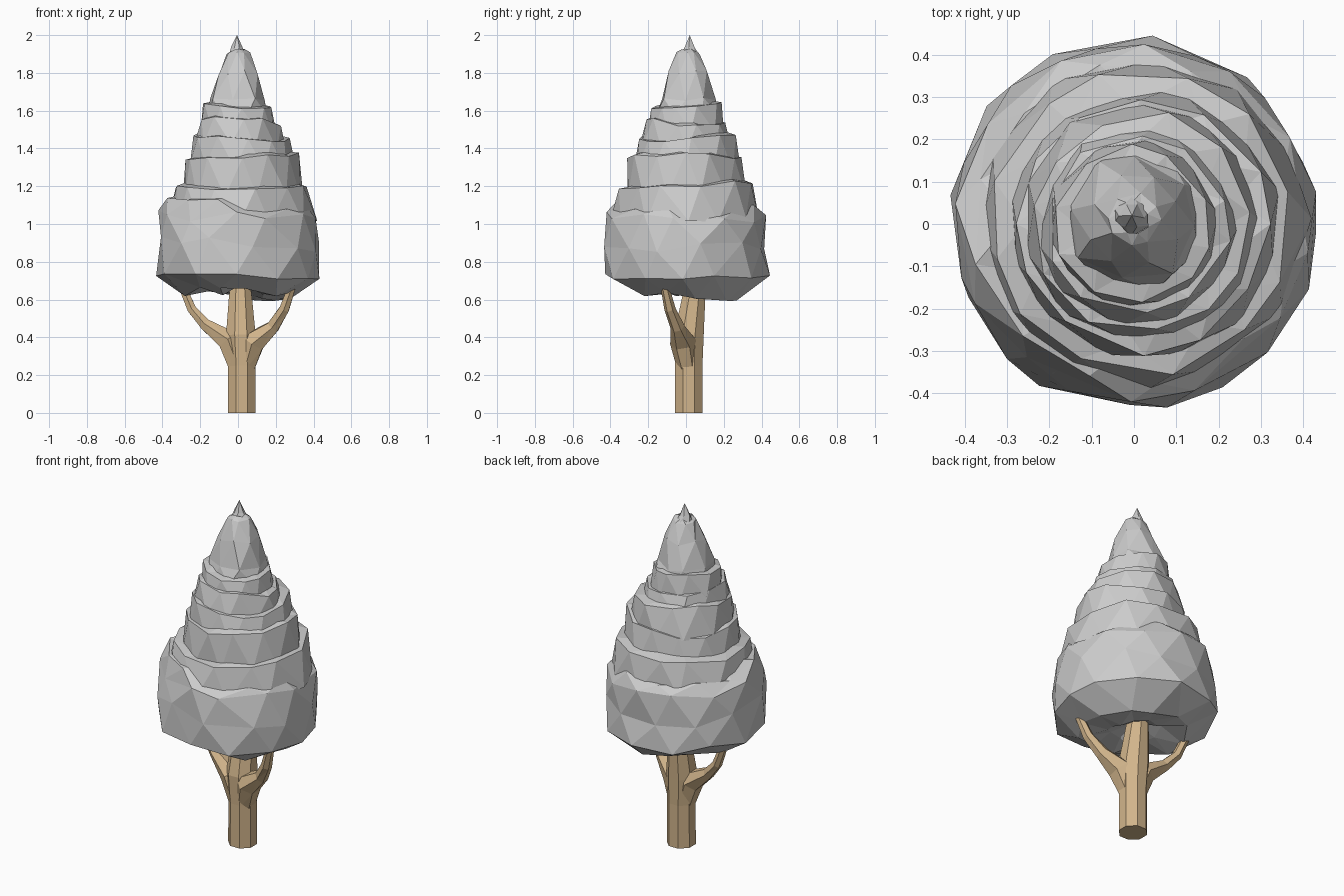
import bpy, bmesh, math, random
from mathutils import Vector

if "Cube" in bpy.data.objects:
    bpy.data.objects.remove(bpy.data.objects["Cube"])

random.seed(11)
bark = bpy.data.materials.new("bark")
bark.diffuse_color = (0.64, 0.46, 0.26, 1)
bark.use_nodes = True
bark.node_tree.nodes["Principled BSDF"].inputs["Base Color"].default_value = bark.diffuse_color


def finish(name, bm, mat=None):
    bmesh.ops.recalc_face_normals(bm, faces=bm.faces[:])
    me = bpy.data.meshes.new(name)
    bm.to_mesh(me)
    bm.free()
    ob = bpy.data.objects.new(name, me)
    bpy.context.collection.objects.link(ob)
    if mat:
        me.materials.append(mat)
    return ob


def bridge(bm, a, b):
    """Join two rings; a one-vertex ring makes a fan."""
    n = max(len(a), len(b))
    for i in range(n):
        j = (i + 1) % n
        if len(a) == 1:
            bm.faces.new((a[0], b[i], b[j]))
        elif len(b) == 1:
            bm.faces.new((a[i], a[j], b[0]))
        elif (a[i].co - b[j].co).length < (a[j].co - b[i].co).length:
            bm.faces.new((a[i], a[j], b[j]))
            bm.faces.new((a[i], b[j], b[i]))
        else:
            bm.faces.new((a[i], a[j], b[i]))
            bm.faces.new((a[j], b[j], b[i]))


def limb(name, path, sides):
    """Faceted tube along (x, y, z, radius) points."""
    bm = bmesh.new()
    pts = [Vector(p[:3]) for p in path]
    rings = []
    for k, p in enumerate(pts):
        t = (pts[min(k + 1, len(pts) - 1)] - pts[max(k - 1, 0)]).normalized()
        if k == 0 and p.z == 0:
            t = Vector((0, 0, 1))
        u = Vector((0, 1, 0)).cross(t).normalized()
        v = t.cross(u)
        r = path[k][3]
        rings.append([bm.verts.new(p + r * (u * math.cos(a) + v * math.sin(a)))
                      for a in [math.tau * (i + 0.5) / sides for i in range(sides)]])
    for a, b in zip(rings, rings[1:]):
        bridge(bm, a, b)
    bm.faces.new(rings[0])
    bm.faces.new(rings[-1])
    return finish(name, bm, bark)


def leaf_tier(name, profile, sides, cx, cy, jr, jz, tilt=0.0):
    """Rough lathed tier from (radius, z) points."""
    bm = bmesh.new()
    rings = []
    turn = random.uniform(0, math.tau)
    lean = random.uniform(0, math.tau)
    for k, (r, z) in enumerate(profile):
        if r == 0:
            rings.append([bm.verts.new((cx, cy, z))])
            continue
        ring = []
        for i in range(sides):
            a = turn + math.tau * (i + 0.4 * (k % 2) + random.uniform(-0.17, 0.17)) / sides
            rr = r * (1 + random.uniform(-jr, jr))
            zz = z + random.uniform(-jz, jz) + tilt * math.cos(a - lean)
            ring.append(bm.verts.new((cx + rr * math.cos(a), cy + rr * math.sin(a), zz)))
        rings.append(ring)
    for a, b in zip(rings, rings[1:]):
        bridge(bm, a, b)
    return finish(name, bm)


# trunk and its two forking branches
limb("trunk", [(.02, .015, 0, .079), (.02, .015, .25, .078), (.015, .015, .41, .085),
               (.013, .04, .60, .067), (.012, .045, .66, .06)], 8)
limb("right_branch", [(.035, .01, .23, .055), (.08, -.015, .375, .07), (.185, -.045, .455, .038),
                      (.245, -.085, .55, .030), (.29, -.115, .68, .022)], 6)
limb("left_branch", [(.005, .01, .23, .055), (-.05, .015, .385, .066), (-.175, .04, .47, .034),
                     (-.245, .06, .55, .027), (-.30, .075, .68, .022)], 6)

# wide lower foliage with an uneven underside
leaf_tier("foliage_base", [(0, .69), (.14, .635), (.29, .63), (.435, .735), (.435, .89),
                           (.415, 1.03), (.375, 1.10), (.28, 1.12)], 12, 0, 0, .03, .03, .015)

# stepped tiers: lower radius, upper radius, lower z, upper z, sides, centre x
tiers = [(.395, .355, 1.01, 1.20, 12, .01), (.325, .30, 1.14, 1.35, 12, .02),
         (.285, .26, 1.29, 1.46, 11, .02), (.245, .215, 1.40, 1.545, 10, .01),
         (.205, .185, 1.49, 1.625, 10, 0)]
for n, (r0, r1, z0, z1, sides, cx) in enumerate(tiers):
    leaf_tier(f"foliage_tier_{n + 1}", [(r0, z0), (r1, z1), (r1 - .075, z1 + .015)],
              sides, cx, 0, .04, .014, .02)

# peak and tip
leaf_tier("foliage_peak", [(.175, 1.57), (.15, 1.66), (.108, 1.80), (.062, 1.905),
                           (.035, 1.92)], 8, 0, .01, .07, .012)
leaf_tier("foliage_tip", [(.05, 1.89), (.03, 1.935), (0, 2.0)], 6, -.005, .02, .05, .005)
